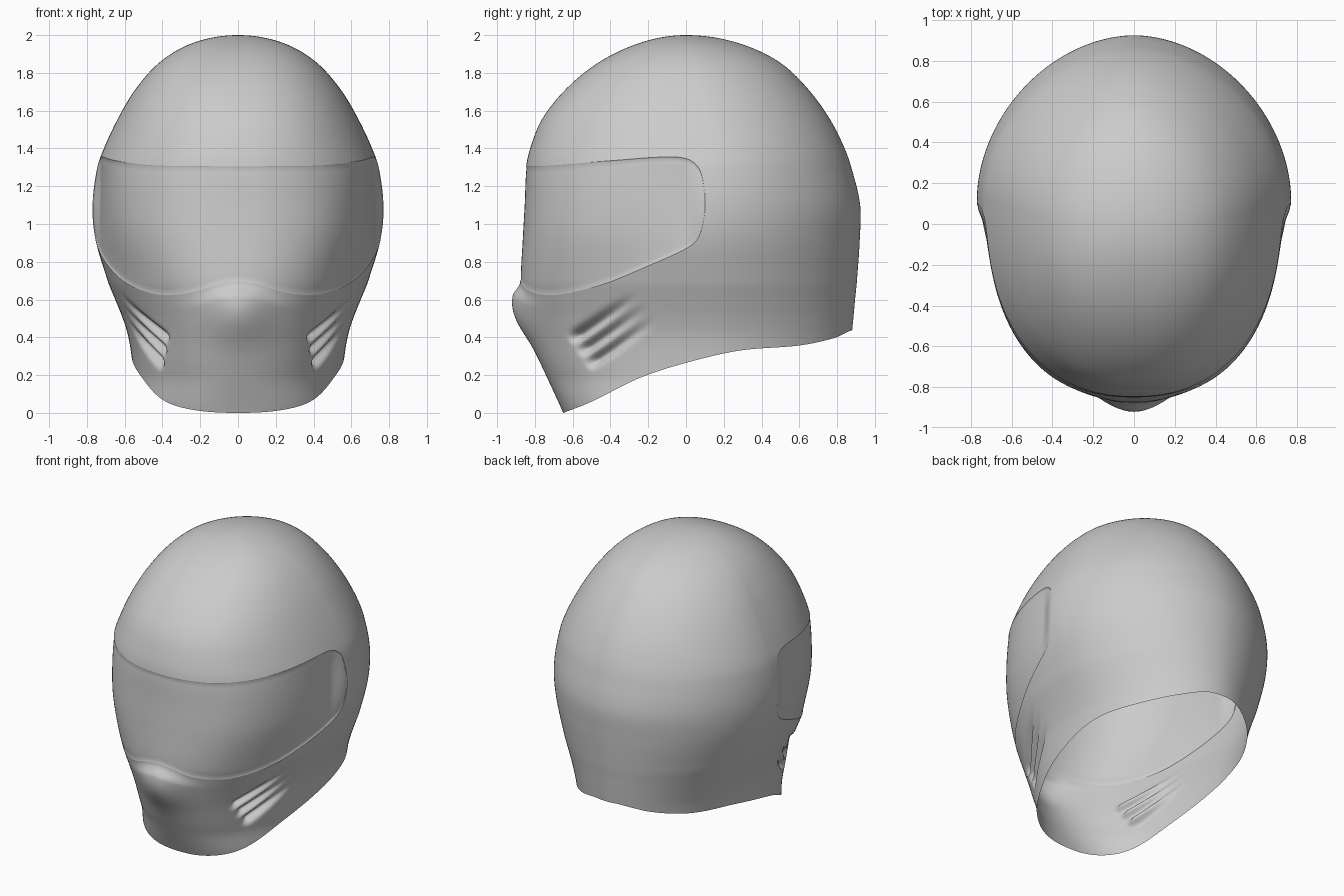
import bpy, bmesh
from math import sin, cos, pi, sqrt, exp

if "Cube" in bpy.data.objects:
    bpy.data.objects.remove(bpy.data.objects["Cube"])


def curve(pts, x):
    """Smooth interpolation through (x, value, ...) rows sorted by x."""
    x = min(max(x, pts[0][0]), pts[-1][0])
    k = 0
    while k < len(pts) - 2 and x > pts[k + 1][0]:
        k += 1
    a, b = pts[k], pts[k + 1]
    p, n = pts[max(k - 1, 0)], pts[min(k + 2, len(pts) - 1)]
    h = b[0] - a[0]
    u = (x - a[0]) / h
    out = []
    for c in range(1, len(a)):
        ma = (b[c] - p[c]) / (b[0] - p[0]) * h
        mb = (n[c] - a[c]) / (n[0] - a[0]) * h
        out.append((2*u**3 - 3*u*u + 1) * a[c] + (u**3 - 2*u*u + u) * ma
                   + (3*u*u - 2*u**3) * b[c] + (u**3 - u*u) * mb)
    return out


def smooth(u):
    u = min(max(u, 0), 1)
    return u * u * (3 - 2 * u)


# Height, front y, back y, half width, y of the widest point
SECTIONS = [
    (2.0, 0, 0, 0, 0), (1.96, -.24, .27, .235, 0), (1.86, -.455, .49, .41, .03),
    (1.71, -.64, .65, .545, .07), (1.55, -.765, .765, .64, .10),
    (1.4, -.825, .84, .71, .12), (1.3, -.847, .875, .745, .12),
    (1.1, -.857, .922, .77, .12), (.92, -.867, .92, .755, .12),
    (.7, -.877, .905, .69, .12), (.6, -.865, .895, .65, .12),
    (.5, -.84, .886, .61, .12), (.4, -.81, .876, .58, .12),
    (.24, -.757, .86, .557, .12), (0, -.65, .85, .545, .12)]
SECTIONS = [(sqrt(2 - s[0]),) + s[1:] for s in SECTIONS]
# Bottom rim height by y
RIM = [(-.65, 0), (-.51, .055), (-.245, .185), (0, .265), (.285, .33),
       (.6, .357), (.78, .395), (.87, .435)]
# Visor edges by angle from the front
T = 1.55
LOW = [(0, .70), (.15, .682), (.3, .65), (.46, .63), (.63, .625), (.8, .643),
       (1.02, .69), (1.24, .775), (1.45, .87), (1.51, .92), (1.535, .98), (T, 1.06)]
HIGH = [(0, 1.305), (.6, 1.31), (1.02, 1.335), (1.33, 1.355), (1.45, 1.345),
        (1.51, 1.305), (1.535, 1.25), (T, 1.16)]


def surface(t, z, inset=0):
    """Point on the shell at angle t (0 = front) and height z."""
    yf, yb, w, yc = curve(SECTIONS, sqrt(max(2 - z, 0)))
    s, c = max(sin(t), 0), cos(t)
    if c > 0:
        n = 2.1 + .15 * smooth((z - .5) / .5) + .25 * smooth((.2 - z) / .2)
    else:
        n = 1.88
    r = (s**n + abs(c)**n) ** (-1 / n)
    a = yc - yf if c > 0 else yb - yc
    x = max(w * r * s - inset * s, 0)
    return x, yc - (a * r - inset) * c, z


def chin(t, z, zl):
    """Lower shell with nose ridge and side vents."""
    x, y, z = surface(t, z)
    if t < T:
        ridge = .065 * exp(-((z - .53) / .17)**2 - (x / .17)**2)
        y -= ridge * smooth((zl - z) / .08)
        along = (y + .60) * .83 + (z - .40) * .56
        across = -(y + .60) * .56 + (z - .40) * .83
        fade = smooth((along + .03) / .06) * smooth((.44 - along) / .4)
        d = sum(exp(-((across - k) / .028)**2) for k in (-.005, -.085, -.165))
        d *= .05 * fade
        x -= d * .85
        y += d * .5
    return x, y, z


# Columns and row blocks of the half shell
NF, NB, R1, R2, R3 = 110, 75, 64, 40, 50
angles = [T * (1 - (1 - i / NF)**1.4) for i in range(NF + 1)]
angles += [T + (pi - T) * (i / NB)**1.3 for i in range(1, NB + 1)]
grid = []
for t in angles:
    zb = .2
    for _ in range(30):
        zb = .5 * zb + .5 * curve(RIM, surface(t, zb)[1])[0]
    zl, zh = curve(LOW, t)[0], curve(HIGH, t)[0]
    if t > T:
        k = smooth((t - T) / .6)
        zl, zh = zl - .16 * k, zh + .14 * k
    col = [chin(t, zb + (zl - zb) * j / R1, zl) for j in range(R1)]
    for j in range(R2 + 1):
        # first and last inner rows sit close to the visor edge
        v = {1: .01, R2 - 1: .99}.get(j, j / R2)
        inset = 0
        if t < T and 0 < j < R2:
            # visor is flatter than the shell around it
            side = smooth((t - .5) / .8) * smooth((T - t) / .14)
            inset = .003 + .036 * side * sin(pi * v)**.8
        col.append(surface(t, zl + (zh - zl) * v, inset))
    q = sqrt(2 - zh)
    col += [surface(t, 2 - (q * (1 - j / R3))**2) for j in range(1, R3 + 1)]
    grid.append(col)


def build(name, wanted):
    bm = bmesh.new()
    vs = [[bm.verts.new(p) for p in col] for col in grid]
    for i in range(len(grid) - 1):
        for j in range(len(grid[0]) - 1):
            if wanted(i, j):
                bm.faces.new((vs[i][j], vs[i + 1][j], vs[i + 1][j + 1], vs[i][j + 1]))
    bmesh.ops.delete(bm, geom=[v for v in bm.verts if not v.link_faces], context='VERTS')
    bmesh.ops.remove_doubles(bm, verts=bm.verts[:], dist=1e-5)
    for f in bm.faces:
        f.smooth = True
    me = bpy.data.meshes.new(name)
    bm.to_mesh(me)
    bm.free()
    ob = bpy.data.objects.new(name, me)
    bpy.context.collection.objects.link(ob)
    m = ob.modifiers.new("mirror", 'MIRROR')
    m.merge_threshold = .0005


def in_visor(i, j):
    return i < NF and R1 <= j < R1 + R2


build("helmet_shell", lambda i, j: not in_visor(i, j))
build("visor", in_visor)
